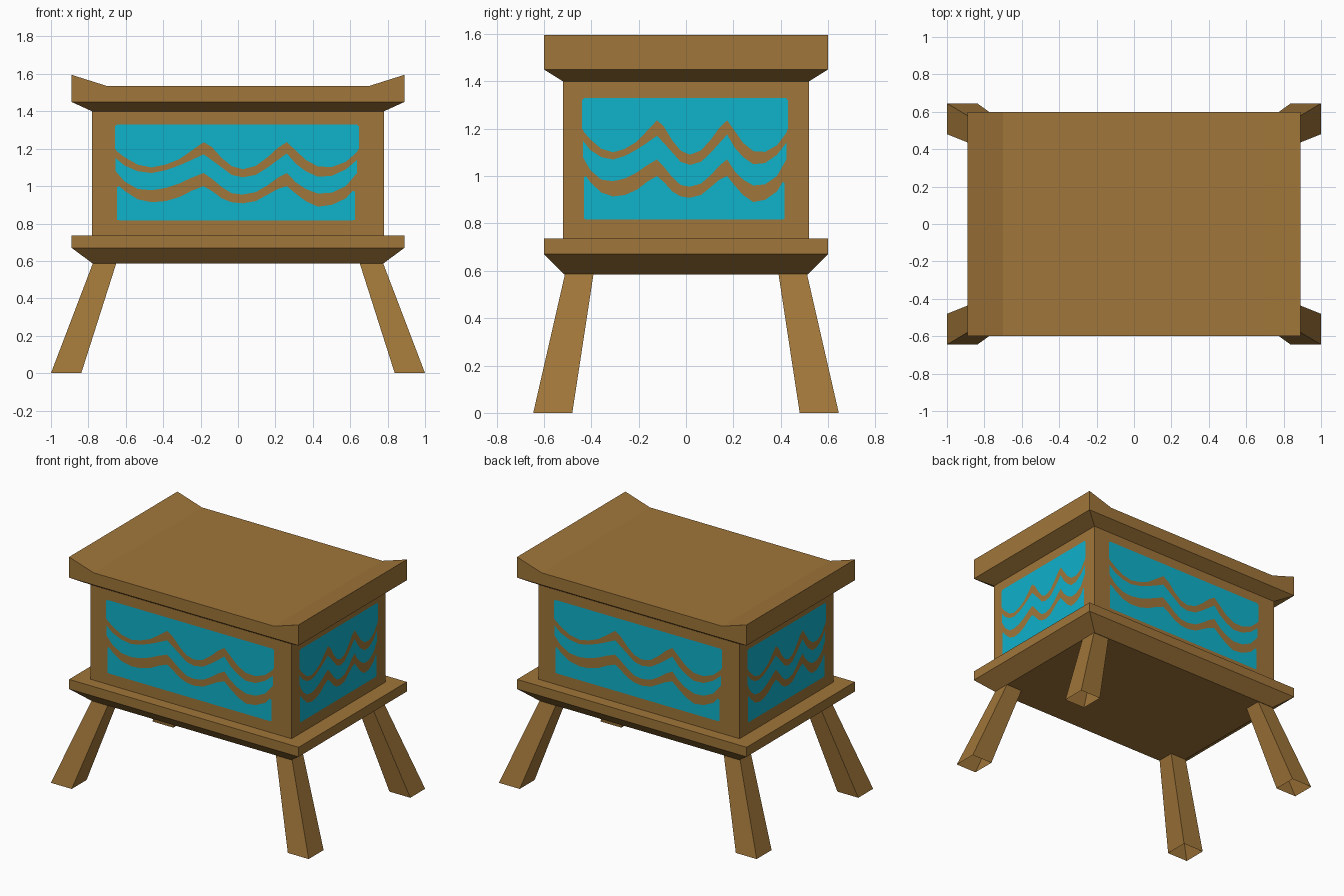
import bpy, bmesh, math
from mathutils import Matrix

if "Cube" in bpy.data.objects:
    bpy.data.objects.remove(bpy.data.objects["Cube"])


def material(name, rgb):
    m = bpy.data.materials.new(name)
    m.diffuse_color = (*rgb, 1)
    m.use_nodes = True
    m.node_tree.nodes["Principled BSDF"].inputs["Base Color"].default_value = m.diffuse_color
    return m


WOOD = material("brown wood", (0.35, 0.18, 0.041))
TEAL = material("teal paint", (0.0048, 0.445, 0.597))


def finish(name, bm, mat, recalc=True):
    if recalc:
        bmesh.ops.recalc_face_normals(bm, faces=bm.faces)
    me = bpy.data.meshes.new(name)
    bm.to_mesh(me)
    bm.free()
    me.materials.append(mat)
    ob = bpy.data.objects.new(name, me)
    bpy.context.collection.objects.link(ob)
    return ob


def loft(name, rings, cap_bottom=False):
    """Walls through four-cornered rings given as (x0, x1, y0, y1, z)."""
    bm = bmesh.new()
    loops = [[bm.verts.new(p) for p in
              ((x0, y0, z), (x1, y0, z), (x1, y1, z), (x0, y1, z))]
             for x0, x1, y0, y1, z in rings]
    for a, b in zip(loops, loops[1:]):
        for i in range(4):
            j = (i + 1) % 4
            bm.faces.new((a[i], a[j], b[j], b[i]))
    if cap_bottom:
        bm.faces.new(loops[0][::-1])
    return finish(name, bm, WOOD, recalc=False)


def ring(x, y, z):
    return (-x, x, -y, y, z)


# Base tray with sloped underside, and box body
loft("base", [ring(.775, .515, .585), ring(.89, .60, .67),
              ring(.89, .60, .737), ring(.78, .52, .737)], cap_bottom=True)
loft("body", [ring(.78, .52, .737), ring(.78, .52, 1.40)])

# Lid: sloped underside, then a slab whose ends turn up
loft("lid_underside", [ring(.78, .52, 1.40), ring(.89, .60, 1.45)])
bm = bmesh.new()
profile = [(-.89, 1.45), (.89, 1.45), (.89, 1.595), (.70, 1.535),
           (-.70, 1.535), (-.89, 1.595)]
front = [bm.verts.new((x, -.60, z)) for x, z in profile]
back = [bm.verts.new((x, .60, z)) for x, z in profile]
bm.faces.new(front)
bm.faces.new(back[::-1])
for i in range(1, 6):
    j = (i + 1) % 6
    bm.faces.new((front[i], back[i], back[j], front[j]))
finish("lid", bm, WOOD)

# Splayed legs, hollow at the foot
for sx, side in ((-1, "left"), (1, "right")):
    for sy, end in ((-1, "front"), (1, "back")):
        rings = []
        for xa, xb, ya, yb, z in ((.838, 1.0, .48, .645, 0),
                                  (.65, .775, .39, .51, .59)):
            xs, ys = sorted((sx * xa, sx * xb)), sorted((sy * ya, sy * yb))
            rings.append((*xs, *ys, z))
        loft(f"{end}_{side}_leg", rings)

# Wave curves shared by the three painted panels of each wall
X = [-.607, -.537, -.462, -.387, -.312, -.248, -.184, -.141, -.087, -.034,
     .025, .095, .159, .213, .261, .309, .362, .427, .502, .577]
TOP_LOW = [1.155, 1.115, 1.10, 1.115, 1.145, 1.19, 1.235, 1.21, 1.15, 1.107,
           1.09, 1.108, 1.155, 1.205, 1.235, 1.19, 1.14, 1.105, 1.102, 1.13]
MID_HIGH = [1.11, 1.08, 1.07, 1.085, 1.112, 1.14, 1.17, 1.14, 1.10, 1.06,
            1.047, 1.06, 1.10, 1.14, 1.175, 1.12, 1.08, 1.05, 1.055, 1.09]
MID_LOW = [1.025, .985, .978, .99, 1.015, 1.045, 1.07, 1.04, .995, .962,
           .955, .968, 1.005, 1.045, 1.07, 1.02, .985, .96, .965, 1.0]
LOW_HIGH = [.975, .93, .914, .92, .942, .975, 1.0, .975, .935, .914,
            .908, .92, .955, .985, 1.0, .96, .92, .89, .90, .935]
N = len(X)

# (left x, right x, upper curve, upper ends, lower curve, lower ends)
PANELS = [
    (-.658, .646, [1.33] * N, (1.32, 1.32), TOP_LOW, (1.20, 1.20)),
    (-.654, .636, MID_HIGH, (1.15, 1.14), MID_LOW, (1.08, 1.07)),
    (-.646, .625, LOW_HIGH, (.995, .97), [.817] * N, (.82, .82)),
]


def painted_wall(name, angle, distance, squeeze):
    bm = bmesh.new()
    for xl, xr, up, ue, low, le in PANELS:
        xs = [xl, *X, xr]
        ups, lows = [ue[0], *up, ue[1]], [le[0], *low, le[1]]
        if up[0] == 1.33 or low[0] == .817:      # keep straight edges square
            inset = .012
            xs[1:1], xs[-1:-1] = [xl + inset], [xr - inset]
            if up[0] == 1.33:
                ups[1:1], ups[-1:-1] = [1.33], [1.33]
                lows[1:1], lows[-1:-1] = [1.185], [1.18]
            else:
                ups[1:1], ups[-1:-1] = [1.0], [.975]
                lows[1:1], lows[-1:-1] = [.817], [.817]
        a = [bm.verts.new((x * squeeze, -distance, z)) for x, z in zip(xs, lows)]
        b = [bm.verts.new((x * squeeze, -distance, z)) for x, z in zip(xs, ups)]
        for i in range(len(xs) - 1):
            bm.faces.new((a[i], a[i + 1], b[i + 1], b[i]))
    bmesh.ops.transform(bm, matrix=Matrix.Rotation(angle, 4, "Z"), verts=bm.verts)
    finish(name, bm, TEAL, recalc=False)


# Painted waves on all four walls
painted_wall("front_waves", 0, .523, 1)
painted_wall("right_waves", math.pi / 2, .783, .666)
painted_wall("back_waves", math.pi, .523, 1)
painted_wall("left_waves", -math.pi / 2, .783, .666)
